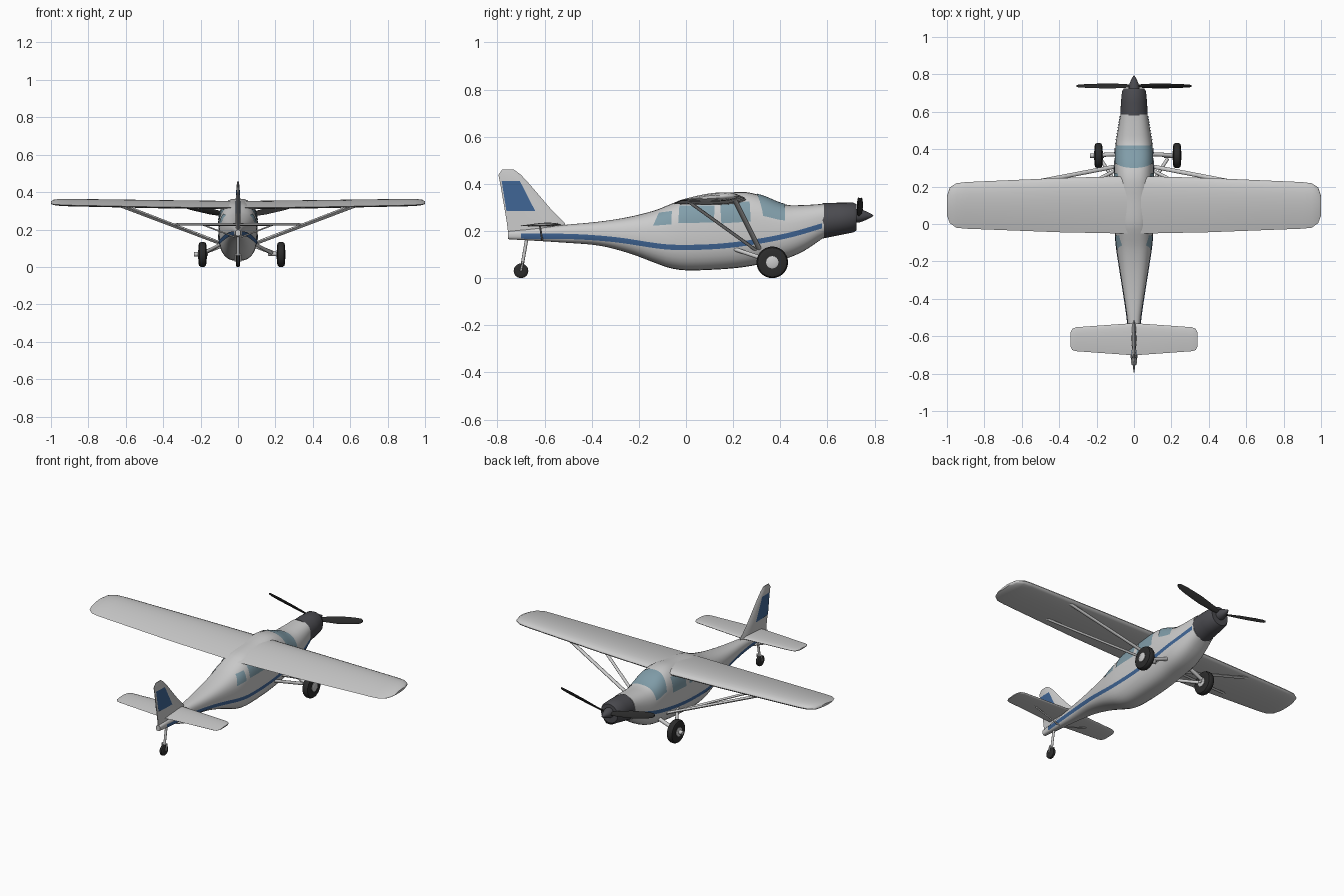
import bpy, bmesh
from math import sin, cos, pi, radians, copysign
from mathutils import Vector

if "Cube" in bpy.data.objects:
    bpy.data.objects.remove(bpy.data.objects["Cube"])


def material(name, rgb):
    m = bpy.data.materials.new(name)
    m.diffuse_color = (*rgb, 1)
    m.use_nodes = True
    m.node_tree.nodes["Principled BSDF"].inputs["Base Color"].default_value = m.diffuse_color
    return m


BLUE = material("blue_paint", (0.05, 0.13, 0.30))
GLASS = material("window_glass", (0.22, 0.34, 0.40))
DARK = material("dark_metal", (0.07, 0.07, 0.08))
BLACK = material("black_rubber", (0.025, 0.025, 0.025))


def make(name, bm, mat=None, angle=40):
    me = bpy.data.meshes.new(name)
    bm.to_mesh(me)
    bm.free()
    ob = bpy.data.objects.new(name, me)
    bpy.context.collection.objects.link(ob)
    if mat:
        me.materials.append(mat)
    bpy.ops.object.select_all(action='DESELECT')
    ob.select_set(True)
    bpy.context.view_layer.objects.active = ob
    bpy.ops.object.shade_smooth_by_angle(angle=radians(angle))
    return ob


def loft(name, rings, mat=None, angle=40):
    """Skin a row of closed rings and cap both ends."""
    bm = bmesh.new()
    vs = [[bm.verts.new(p) for p in r] for r in rings]
    n = len(vs[0])
    for a, b in zip(vs, vs[1:]):
        for i in range(n):
            j = (i + 1) % n
            bm.faces.new((a[i], a[j], b[j], b[i]))
    bm.faces.new(vs[0])
    bm.faces.new(vs[-1])
    bmesh.ops.recalc_face_normals(bm, faces=bm.faces)
    return make(name, bm, mat, angle)


def sheet(name, rows, mat, outward):
    """Open grid of points, with normals turned towards outward."""
    bm = bmesh.new()
    vs = [[bm.verts.new(p) for p in r] for r in rows]
    for a, b in zip(vs, vs[1:]):
        for i in range(len(a) - 1):
            bm.faces.new((a[i], a[i + 1], b[i + 1], b[i]))
    bm.normal_update()
    if sum((f.normal.dot(Vector(outward)) for f in bm.faces)) < 0:
        bmesh.ops.reverse_faces(bm, faces=bm.faces)
    return make(name, bm, mat)


def rod(name, a, b, r=0.009, mat=None, flat=1.0):
    a, b = Vector(a), Vector(b)
    d = (b - a).normalized()
    u = d.cross(Vector((0, 0, 1)) if abs(d.z) < 0.9 else Vector((0, 1, 0))).normalized()
    v = d.cross(u)
    ring = [u * (r * cos(t * pi / 6)) + v * (r * flat * sin(t * pi / 6)) for t in range(12)]
    return loft(name, [[p + q for q in ring] for p in (a, b)], mat)


def lathe(name, origin, axis, profile, mat, segs=28):
    """Turn (offset, radius) pairs about the x or y axis."""
    rings = []
    for o, r in profile:
        c = [(r * cos(2 * pi * i / segs), r * sin(2 * pi * i / segs)) for i in range(segs)]
        rings.append([Vector(origin) + (Vector((o, p, q)) if axis == 'x' else Vector((p, o, q))) for p, q in c])
    return loft(name, rings, mat)


def interp(table, y):
    """Smooth cubic through rows of (y, values...)."""
    k = max(i for i in range(len(table) - 1) if i == 0 or table[i][0] <= y)

    def slope(i, c):
        a, b = table[max(i - 1, 0)], table[min(i + 1, len(table) - 1)]
        return (b[c] - a[c]) / (b[0] - a[0])
    p, q = table[k], table[k + 1]
    h = q[0] - p[0]
    t = (y - p[0]) / h
    return [(2*t**3 - 3*t*t + 1) * p[c] + (t**3 - 2*t*t + t) * h * slope(k, c)
            + (3*t*t - 2*t**3) * q[c] + (t**3 - t*t) * h * slope(k + 1, c) for c in range(1, len(p))]


# Fuselage stations: y, bottom, top, half width
BODY = [(-0.755, 0.165, 0.198, 0.014), (-0.51, 0.15, 0.226, 0.036), (-0.365, 0.137, 0.24, 0.057),
        (-0.24, 0.105, 0.26, 0.077), (-0.13, 0.064, 0.288, 0.094), (-0.07, 0.043, 0.312, 0.1),
        (0, 0.033, 0.338, 0.103), (0.14, 0.037, 0.356, 0.105), (0.24, 0.046, 0.366, 0.105),
        (0.32, 0.06, 0.35, 0.104), (0.42, 0.081, 0.312, 0.099), (0.5, 0.115, 0.31, 0.087),
        (0.585, 0.172, 0.315, 0.072)]
POW = 2.6


def body_point(y, t, grow=0.0):
    lo, hi, w = interp(BODY, y)
    c, s = cos(t), sin(t)
    return Vector(((w + grow) * copysign(abs(c) ** (2 / POW), c), y,
                   (lo + hi) / 2 + ((hi - lo) / 2 + grow) * copysign(abs(s) ** (2 / POW), s)))


def side_point(y, z, s):
    lo, hi, w = interp(BODY, y)
    k = min(abs((2 * z - lo - hi) / (hi - lo)), 1)
    return (s * (w * (1 - k ** POW) ** (1 / POW) + 0.003), y, z)


N = 32
loft("fuselage", [[body_point(-0.755 + 1.34 * i / 48, 2 * pi * j / N) for j in range(N)] for i in range(49)])

# Engine cowl, spinner and propeller
cowl = []
for y, lo, hi, w in [(0.58, 0.168, 0.318, 0.073), (0.65, 0.182, 0.32, 0.07), (0.71, 0.194, 0.32, 0.064),
                     (0.724, 0.203, 0.313, 0.055)]:
    cowl.append([Vector((w * cos(2*pi*i/N), y, (lo + hi) / 2 + (hi - lo) / 2 * sin(2*pi*i/N))) for i in range(N)])
loft("engine_cowl", cowl, DARK)
HUB = Vector((0, 0.72, 0.265))
lathe("spinner", HUB, 'y', [(-0.01, 0.03), (0.02, 0.028), (0.045, 0.018), (0.065, 0.008), (0.075, 0.001)], DARK)
for s, side in ((-1, "left"), (1, "right")):
    rings = []
    for d, chord, tilt in [(0.015, 0.009, 45), (0.06, 0.016, 45), (0.15, 0.022, 52), (0.25, 0.019, 58),
                           (0.295, 0.014, 60), (0.308, 0.007, 60)]:
        a = radians(tilt)
        cy, cz = cos(a) * chord, sin(a) * chord
        ny, nz = -sin(a) * 0.004, cos(a) * 0.004
        mid = HUB + Vector((s * d, 0.018, d * 0.22))
        rings.append([mid + Vector((0, s * (cy * cos(t*pi/5) + ny * sin(t*pi/5)),
                                    cz * cos(t*pi/5) + nz * sin(t*pi/5))) for t in range(10)])
    loft(side + "_propeller_blade", rings, BLACK)

# Windows and stripe, laid on the fuselage skin
WINDOWS = {"rear_window": [(-0.14, 0.222), (-0.062, 0.228), (-0.06, 0.285), (-0.115, 0.278)],
           "middle_window": [(-0.033, 0.233), (0.118, 0.236), (0.122, 0.308), (-0.028, 0.308)],
           "front_window": [(0.15, 0.232), (0.275, 0.24), (0.27, 0.325), (0.145, 0.318)]}
STRIPE = [(-0.70, 0.178), (-0.48, 0.176), (-0.3, 0.163), (-0.1, 0.134), (0, 0.13), (0.15, 0.136),
          (0.3, 0.155), (0.45, 0.185), (0.578, 0.222)]
for s, side in ((-1, "left"), (1, "right")):
    for name, quad in WINDOWS.items():
        a, b, c, d = [Vector((*p, 0)) for p in quad]
        rows = []
        for j in range(9):
            l, r = a.lerp(d, j / 8), b.lerp(c, j / 8)
            rows.append([side_point(*l.lerp(r, i / 8).xy, s) for i in range(9)])
        sheet(side + "_" + name, rows, GLASS, (s, 0, 0))
    ys = [-0.70 + 1.278 * i / 50 for i in range(51)]
    sheet(side + "_stripe", [[side_point(y, interp(STRIPE, y)[0] + o, s) for y in ys]
                             for o in (-0.011, 0, 0.011)], BLUE, (s, 0, 0))
shield = []
for i in range(9):
    row = []
    for j in range(29):
        t = radians(18 + 144 * j / 28)
        back = 0.30 + 0.03 * abs(cos(t)) ** 2
        row.append(body_point(back + (0.42 - back) * i / 8, t, 0.003))
    shield.append(row)
sheet("windshield", shield, GLASS, (0, 0, 1))


def foil(x, le, te, zle, zte, thick, n=12):
    """Airfoil ring at station x, leading edge towards +y."""
    ring = []
    for i in range(2 * n):
        a = pi * i / n
        u = (1 - cos(a)) / 2
        h = thick * 2.6 * (u ** 0.5) * (1 - u) * 0.5 + 0.0008
        up = 1.25 if a <= pi else -0.75
        ring.append(Vector((x, le + (te - le) * u, zle + (zte - zle) * u + up * h)))
    return ring


def mirrored_surface(name, stations):
    full = [(-st[0], *st[1:]) for st in reversed(stations) if st[0] > 0] + stations
    return loft(name, [foil(*st) for st in full], None, 50)


# Main wing and tailplane: x, lead y, trail y, lead z, trail z, thickness
mirrored_surface("wing", [(0, 0.257, -0.052, 0.331, 0.315, 0.04), (0.4, 0.246, -0.044, 0.336, 0.319, 0.04),
                          (0.9, 0.224, -0.025, 0.345, 0.329, 0.036), (0.95, 0.218, -0.02, 0.346, 0.331, 0.034),
                          (0.985, 0.195, 0.005, 0.346, 0.334, 0.025), (1.0, 0.15, 0.045, 0.345, 0.338, 0.012)])
mirrored_surface("tailplane", [(0, -0.53, -0.702, 0.226, 0.222, 0.014), (0.31, -0.552, -0.68, 0.228, 0.224, 0.012),
                               (0.33, -0.56, -0.674, 0.228, 0.224, 0.009), (0.34, -0.58, -0.655, 0.227, 0.225, 0.005)])

# Tail fin: trailing y, leading y, z, half thickness
fin = []
for te, le, z, h in [(-0.755, -0.5, 0.195, 0.013), (-0.76, -0.515, 0.235, 0.013), (-0.77, -0.575, 0.295, 0.012),
                     (-0.788, -0.665, 0.4, 0.009), (-0.796, -0.7, 0.438, 0.007), (-0.78, -0.73, 0.46, 0.003)]:
    fin.append([Vector((h * k, te + (le - te) * u, z)) for k, u in
                [(0.15, 0), (0.8, 0.3), (1, 0.6), (0.7, 0.88), (0, 1), (-0.7, 0.88), (-1, 0.6), (-0.8, 0.3), (-0.15, 0)]])
loft("tail_fin", fin, None, 50)
for s, side in ((-1, "left"), (1, "right")):
    rows = []
    for te, le, z, h in [(-0.762, -0.64, 0.285, 0.013), (-0.782, -0.705, 0.412, 0.0095)]:
        rows.append([(s * h * 0.65, te, z), (s * h, te + 0.4 * (le - te), z), (s * h * 1.08, le, z)])
    sheet(side + "_fin_panel", rows, BLUE, (s, 0, 0))

# Wing struts, tail braces and landing gear; the left wheel sits further in
for s, side, wx in ((-1, "left", -0.19), (1, "right", 0.23)):
    foot = (s * 0.085, 0.31, 0.125)
    rod(side + "_front_wing_strut", foot, (s * 0.63, 0.205, 0.335), 0.011, flat=0.7)
    rod(side + "_rear_wing_strut", (s * 0.085, 0.295, 0.12), (s * 0.63, 0.01, 0.325), 0.009, flat=0.7)
    rod(side + "_tail_brace", (s * 0.018, -0.61, 0.16), (s * 0.19, -0.62, 0.226), 0.004)
    rod(side + "_gear_leg", (s * 0.06, 0.375, 0.125), (s * 0.2, 0.368, 0.07), 0.011)
    rod(side + "_gear_brace", (s * 0.085, 0.2, 0.125), (s * 0.18, 0.35, 0.075), 0.009)
    rod(side + "_axle", (s * 0.16, 0.366, 0.072), (s * 0.235, 0.366, 0.067), 0.012)
    hub = (wx, 0.366, 0.067)
    lathe(side + "_tyre", hub, 'x', [(-0.019, 0.03), (-0.021, 0.05), (-0.017, 0.062), (-0.008, 0.067),
                                     (0.008, 0.067), (0.017, 0.062), (0.021, 0.05), (0.019, 0.03)], BLACK)
    lathe(side + "_wheel_hub", hub, 'x', [(-0.025, 0.018), (-0.022, 0.026), (0.022, 0.026), (0.025, 0.018)], None)

# Tail wheel
rod("tail_wheel_leg", (0, -0.675, 0.17), (0, -0.695, 0.055), 0.007)
for s, side in ((-1, "left"), (1, "right")):
    rod(side + "_tail_fork", (s * 0.015, -0.693, 0.066), (s * 0.015, -0.7, 0.03), 0.004)
rod("tail_fork_bridge", (-0.017, -0.693, 0.066), (0.017, -0.693, 0.066), 0.005)
lathe("tail_tyre", (0, -0.7, 0.031), 'x', [(-0.011, 0.015), (-0.011, 0.025), (-0.006, 0.031), (0.006, 0.031),
                                           (0.011, 0.025), (0.011, 0.015)], BLACK)
